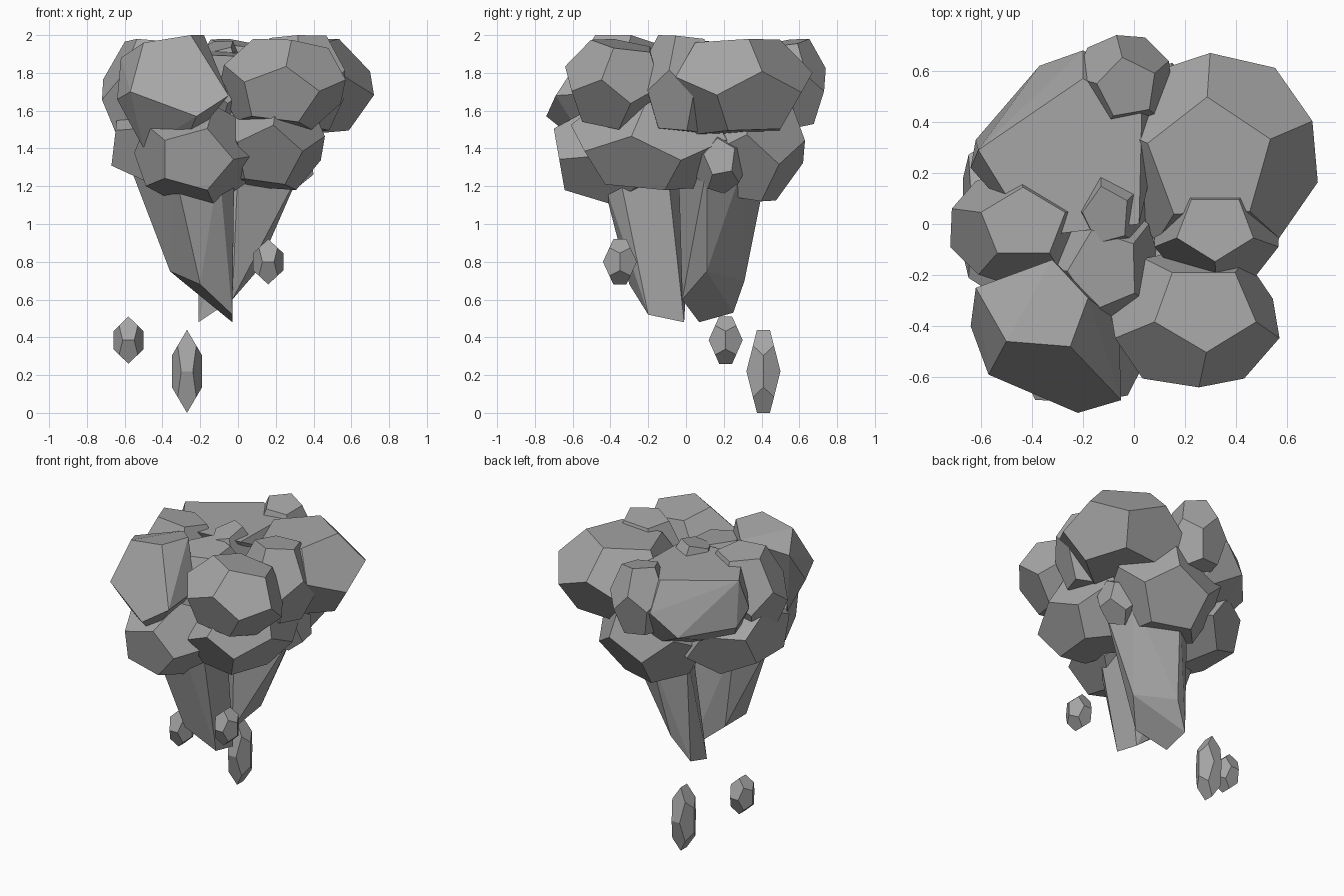
import bpy
import bmesh
from math import radians, sin, cos
from mathutils import Euler, Vector

cube = bpy.data.objects.get("Cube")
if cube:
    bpy.data.objects.remove(cube, do_unlink=True)

stone_grey = bpy.data.materials.new("stone grey")
stone_grey.use_nodes = True
stone_grey.diffuse_color = (0.38, 0.38, 0.38, 1)
stone_grey.node_tree.nodes["Principled BSDF"].inputs["Base Color"].default_value = (0.38, 0.38, 0.38, 1)


def hull(name, points):
    """Faceted rock wrapped around a few points."""
    bm = bmesh.new()
    for p in points:
        bm.verts.new(p)
    bmesh.ops.convex_hull(bm, input=bm.verts[:])
    loose = [v for v in bm.verts if not v.link_faces]
    bmesh.ops.delete(bm, geom=loose, context='VERTS')
    bmesh.ops.dissolve_limit(bm, angle_limit=radians(6), verts=bm.verts[:], edges=bm.edges[:])
    bmesh.ops.recalc_face_normals(bm, faces=bm.faces[:])
    mesh = bpy.data.meshes.new(name)
    bm.to_mesh(mesh)
    bm.free()
    mesh.materials.append(stone_grey)
    obj = bpy.data.objects.new(name, mesh)
    bpy.context.collection.objects.link(obj)


def stone(name, x, y, z, spin=90, tilt=(0, 0)):
    """Twelve-sided rock, spun and tilted, then fitted to the x, y and z ranges."""
    turn = Euler((radians(tilt[0]), radians(tilt[1]), 0)).to_matrix()
    pts = []
    for radius, height, offset in ((.607, .795, 0), (.982, .188, 0), (.982, -.188, 36), (.607, -.795, 36)):
        for k in range(5):
            a = radians(spin + offset + 72 * k)
            pts.append(turn @ Vector((radius * cos(a), radius * sin(a), height)))
    for axis, (low, high) in enumerate((x, y, z)):
        vals = [p[axis] for p in pts]
        a, b = min(vals), max(vals)
        for p in pts:
            p[axis] = low + (p[axis] - a) / (b - a) * (high - low)
    hull(name, pts)


# Upper ring of boulders
hull("back_left_boulder", [
    (-.61, .29, 1.91), (-.2, .57, 1.91), (.03, .43, 1.91), (.02, 0, 1.91), (-.4, -.05, 1.91),
    (-.64, .22, 1.7), (-.2, .68, 1.72), (-.37, .62, 1.57), (-.62, .33, 1.6),
    (.14, .52, 1.65), (-.5, .2, 1.42), (-.1, .5, 1.42)])
hull("front_left_boulder", [
    (-.5, -.46, 1.96), (-.25, -.48, 2), (-.18, -.29, 2), (-.32, -.14, 1.95), (-.62, -.25, 1.88),
    (-.05, -.69, 1.68), (-.22, -.74, 1.57), (-.57, -.59, 1.7), (-.64, -.4, 1.66),
    (-.06, -.38, 1.7), (-.3, -.5, 1.38), (-.5, -.4, 1.4)])
stone("back_right_boulder", (-.08, .72), (-.13, .67), (1.47, 1.98), 20, (4, -4))
stone("side_boulder", (-.72, -.18), (-.25, .22), (1.4, 1.98), 90, (-5, 4))
stone("front_right_boulder", (-.1, .57), (-.64, -.1), (1.5, 1.98), -90, (-10, 9))
stone("side_wedge_boulder", (.08, .57), (-.24, .19), (1.48, 2), -90, (-4, -2))

# Small filler stones on the top
stone("centre_front_stone", (-.36, .1), (-.42, .1), (1.5, 1.92), 110, (5, 4))
stone("centre_back_stone", (-.25, .06), (-.12, .24), (1.5, 1.97), 30, (10, -6))
stone("back_rim_stone", (-.23, .15), (.36, .74), (1.5, 1.98), 100, (6, 5))

# Lower ring of boulders
stone("lower_front_boulder", (-.55, .1), (-.7, 0), (1.1, 1.64), 72, (97, 0))
stone("lower_right_boulder", (-.12, .46), (-.61, .28), (1.18, 1.7), 55, (-6, 8))
stone("lower_back_boulder", (-.36, .4), (.02, .63), (1.12, 1.74), 70, (-8, 4))
stone("lower_left_boulder", (-.67, -.05), (-.36, .42), (1.15, 1.7), 0, (0, -85))
stone("lower_notch_stone", (.1, .4), (.04, .32), (1.16, 1.5), 45, (0, 80))

# Tapering roots underneath
hull("front_root", [
    (-.57, -.1, 1.3), (-.34, -.46, 1.3), (-.1, -.46, 1.3), (-.02, -.36, 1.3), (-.02, -.1, 1.3),
    (-.4, .04, 1.3), (-.36, -.15, .75), (-.2, -.3, .68), (-.03, -.2, .52), (-.03, -.01, .48),
    (-.3, 0, .7)])
hull("back_root", [
    (.34, .11, 1.3), (.26, .3, 1.3), (-.02, .43, 1.3), (-.2, .28, 1.3), (0, -.04, 1.3),
    (.1, .11, .75), (-.1, .31, .7), (-.03, -.02, .6), (-.21, .25, .53), (-.21, .07, .48)])

# Floating fragments, each with an edge on top
stone("left_fragment", (-.66, -.5), (.12, .3), (.26, .51), 0, (0, 31.7))
stone("low_fragment", (-.35, -.19), (.32, .5), (0, .44), 0, (0, 31.7))
stone("front_fragment", (.08, .24), (-.44, -.26), (.68, .92), 0, (0, 31.7))
